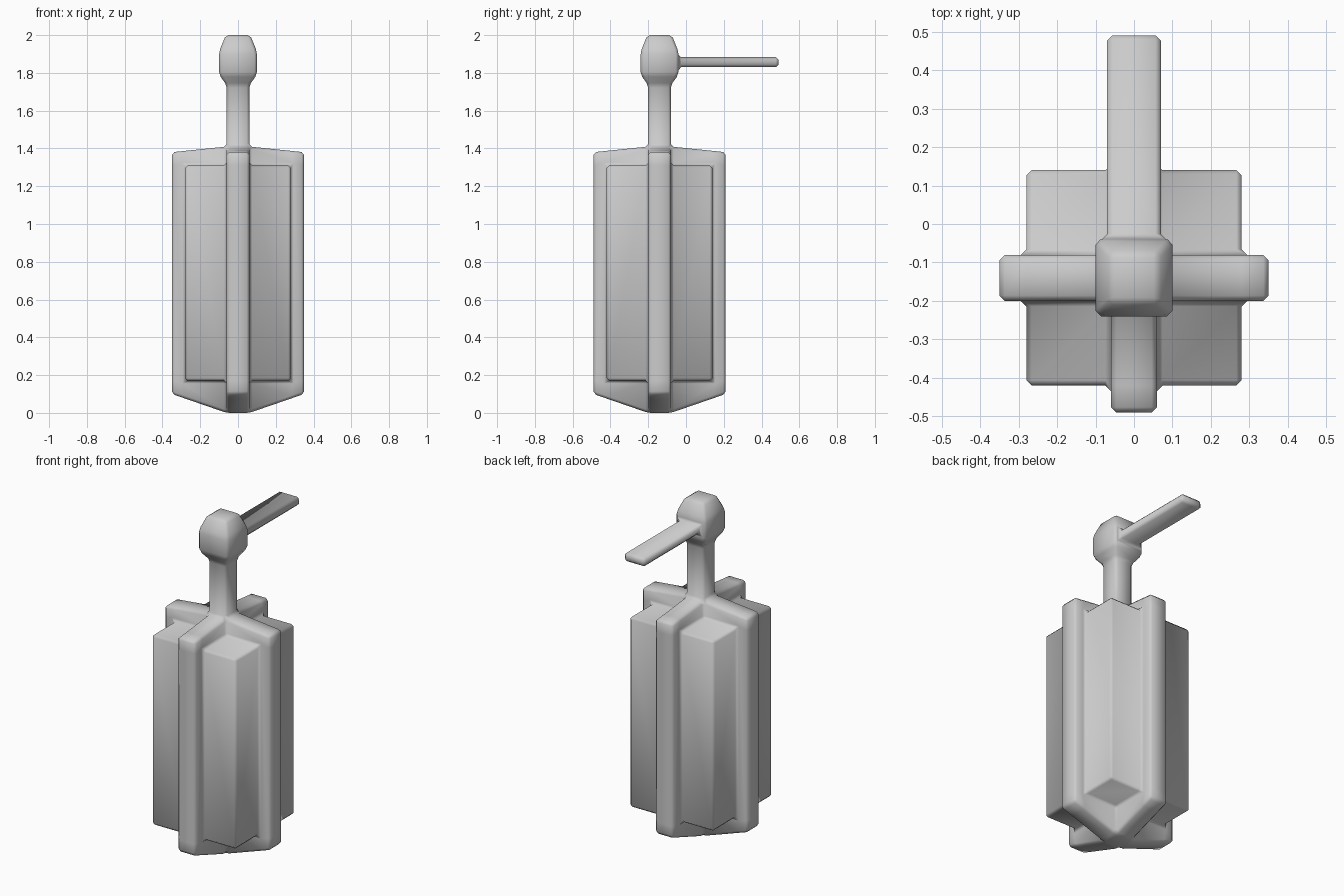
import bpy, bmesh
from mathutils import Vector

if "Cube" in bpy.data.objects:
    bpy.data.objects.remove(bpy.data.objects["Cube"])

CY = -0.14                                  # body axis in y
R = [-0.35, -0.28, -0.06, 0.06, 0.28, 0.35]  # fin, core and column limits

bm = bmesh.new()
verts = {}


def vert(i, j, k):
    if (i, j, k) not in verts:
        x, y = R[i], R[j]
        t = (max(abs(x), abs(y)) - 0.06) / 0.29
        z = [0.1 * t, 0.17, 1.31, 1.41 - 0.03 * t][k]
        verts[i, j, k] = bm.verts.new((x, y + CY, z))
    return verts[i, j, k]


def filled(i, j, k):
    if not (0 <= i < 5 and 0 <= j < 5 and 0 <= k < 3):
        return False
    return i == 2 or j == 2 if k != 1 or not (1 <= i <= 3 and 1 <= j <= 3) else True


# body: square core with crossing pointed fins, as one closed skin
for i in range(5):
    for j in range(5):
        for k in range(3):
            if not filled(i, j, k):
                continue
            for axis in range(3):
                for side in (0, 1):
                    n = [i, j, k]
                    n[axis] += 1 if side else -1
                    if filled(*n):
                        continue
                    quad = []
                    for a, b in ((0, 0), (1, 0), (1, 1), (0, 1)):
                        c = [i, j, k]
                        c[axis] += side
                        c[(axis + 1) % 3] += a
                        c[(axis + 2) % 3] += b
                        quad.append(vert(*c))
                    bm.faces.new(quad if side else quad[::-1])
bm.normal_update()


def extrude(face):
    return bmesh.ops.extrude_discrete_faces(bm, faces=[face])["faces"][0]


# stem and knob: rings extruded from the top of the column
face = next(f for f in bm.faces if f.normal.z > 0.9
            and (f.calc_center_median() - Vector((0, CY, 1.41))).length < 0.01)
for half, z in ((0.06, 1.735), (0.1, 1.79), (0.1, 1.913), (0.065, 2.0)):
    face = extrude(face)
    for v in face.verts:
        v.co = (half if v.co.x > 0 else -half,
                CY + (half if v.co.y > CY else -half), z)
bm.normal_update()

# lever: flat bar extruded from the back of the knob
face = next(f for f in bm.faces if f.normal.y > 0.99
            and 1.8 < f.calc_center_median().z < 1.9)
for y in (CY + 0.1, 0.49):
    face = extrude(face)
    mid = face.calc_center_median().z
    for v in face.verts:
        v.co = (0.07 if v.co.x > 0 else -0.07, y, 1.883 if v.co.z > mid else 1.83)

bmesh.ops.recalc_face_normals(bm, faces=bm.faces[:])
for f in bm.faces:
    f.smooth = True
mesh = bpy.data.meshes.new("finned_body_with_lever")
bm.to_mesh(mesh)
bm.free()
body = bpy.data.objects.new("finned_body_with_lever", mesh)
bpy.context.collection.objects.link(body)

# soft chamfered edges
bevel = body.modifiers.new("edge_bevel", 'BEVEL')
bevel.width = 0.014
bevel.segments = 1
bevel.limit_method = 'ANGLE'
bevel.angle_limit = 0.3
